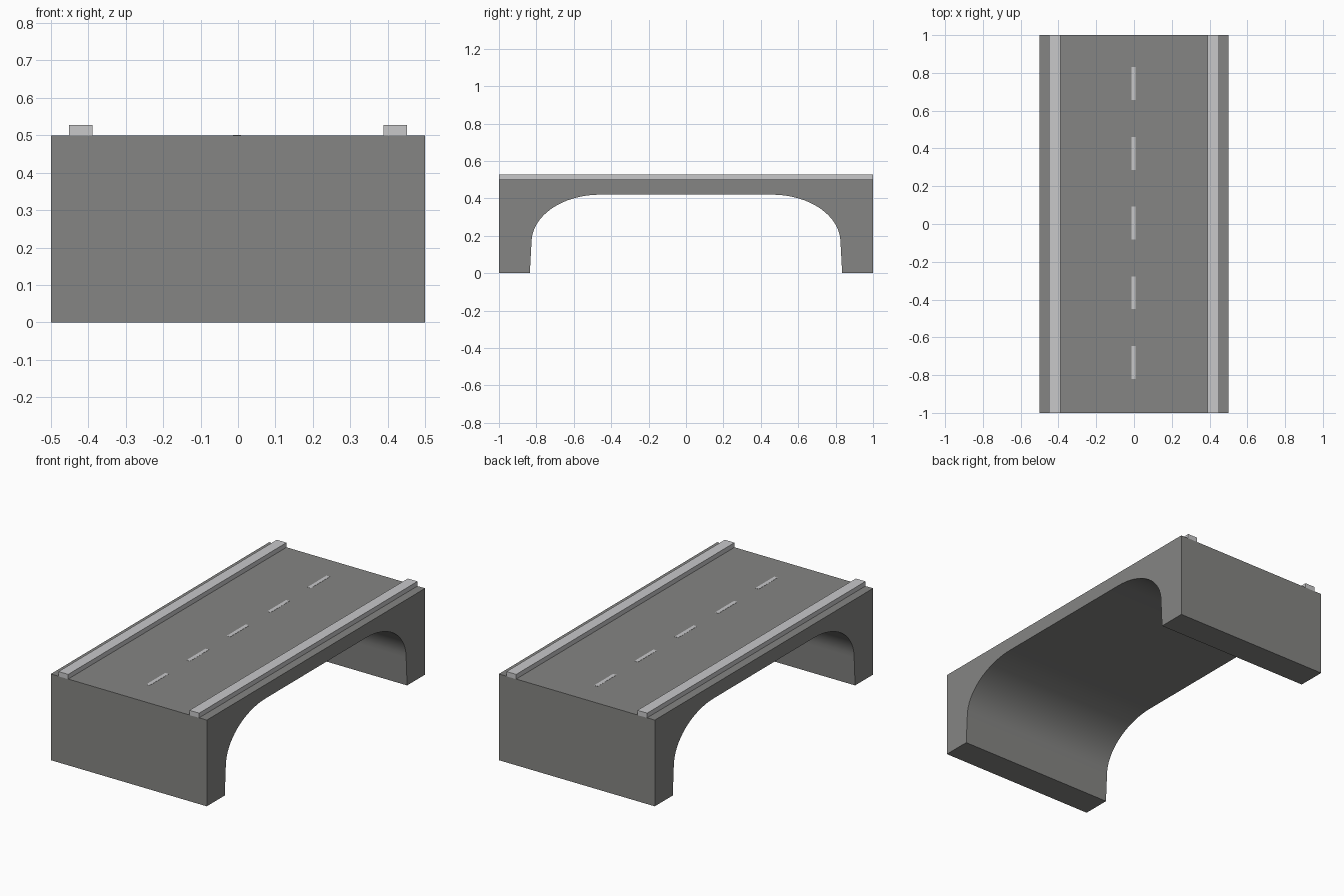
import bpy, bmesh, math

if "Cube" in bpy.data.objects:
    bpy.data.objects.remove(bpy.data.objects["Cube"])


def material(name, rgb):
    m = bpy.data.materials.new(name)
    m.diffuse_color = (*rgb, 1)
    m.use_nodes = True
    m.node_tree.nodes["Principled BSDF"].inputs["Base Color"].default_value = m.diffuse_color
    return m


concrete = material("dark_grey_concrete", (0.235, 0.235, 0.228))
light = material("light_grey", (0.58, 0.58, 0.59))


def add_object(name, bm, mat):
    bmesh.ops.recalc_face_normals(bm, faces=bm.faces)
    me = bpy.data.meshes.new(name)
    bm.to_mesh(me)
    bm.free()
    me.materials.append(mat)
    ob = bpy.data.objects.new(name, me)
    bpy.context.collection.objects.link(ob)
    return ob


def box(name, x0, x1, y0, y1, z0, z1, mat):
    bm = bmesh.new()
    bmesh.ops.create_cube(bm, size=1)
    for v in bm.verts:
        v.co = ((x0 + x1) / 2 + v.co.x * (x1 - x0),
                (y0 + y1) / 2 + v.co.y * (y1 - y0),
                (z0 + z1) / 2 + v.co.z * (z1 - z0))
    return add_object(name, bm, mat)


# Bridge body: side profile with rounded arch opening, extruded across x
half = [(1.0, 0.5), (1.0, 0.0), (0.835, 0.0)]
steps = 16
for i in range(steps + 1):
    a = math.pi / 2 * i / steps
    half.append((0.46 + 0.366 * math.cos(a), 0.165 + 0.255 * math.sin(a)))
profile = half + [(-y, z) for y, z in reversed(half)]

bm = bmesh.new()
face = bm.faces.new([bm.verts.new((-0.5, y, z)) for y, z in profile])
out = bmesh.ops.extrude_face_region(bm, geom=[face], use_keep_orig=True)
for g in out["geom"]:
    if isinstance(g, bmesh.types.BMVert):
        g.co.x = 0.5
body = add_object("bridge_body", bm, concrete)
bpy.context.view_layer.objects.active = body
body.select_set(True)
bpy.ops.object.shade_smooth_by_angle(angle=math.radians(30))

# Raised kerbs along both sides of the deck
for side, x in (("left", -0.42), ("right", 0.42)):
    box("kerb_" + side, x - 0.031, x + 0.031, -1, 1, 0.499, 0.527, light)

# Dashed centre line
for i in range(5):
    y = 0.005 + (i - 2) * 0.369
    box(f"lane_dash_{i + 1}", -0.014, 0.008, y - 0.087, y + 0.087, 0.499, 0.501, light)
